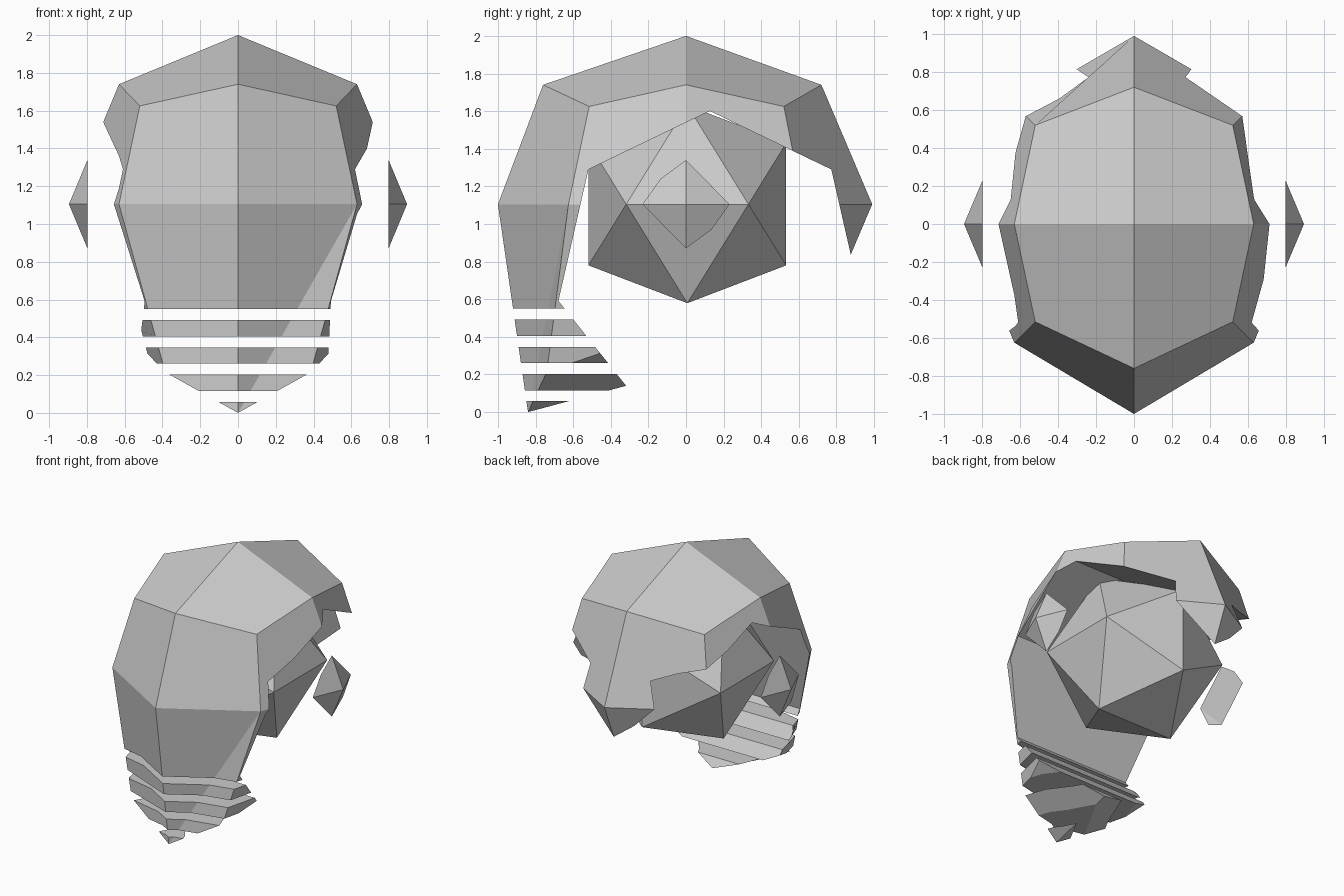
import bpy, bmesh, math
from itertools import product

if "Cube" in bpy.data.objects:
    bpy.data.objects.remove(bpy.data.objects["Cube"])


def to_object(name, bm):
    bmesh.ops.recalc_face_normals(bm, faces=bm.faces[:])
    mesh = bpy.data.meshes.new(name)
    bm.to_mesh(mesh)
    bm.free()
    ob = bpy.data.objects.new(name, mesh)
    bpy.context.collection.objects.link(ob)
    return ob


def cut(ob, cutter):
    cutter.hide_render = True
    cutter.hide_set(True)
    mod = ob.modifiers.new("cut_" + cutter.name, 'BOOLEAN')
    mod.operation = 'DIFFERENCE'
    mod.solver = 'EXACT'
    mod.object = cutter


# Helmet: rounded cube with two faces per side, pulled down at the chin.
# Keys are (|x|, y, z) grid positions, values the shaped right-hand position.
MID = 1.105
SHAPE = {
    (0, 0, 1): (0, 0, 2), (0, -1, 1): (0, -.76, 1.74), (0, 1, 1): (0, .72, 1.74),
    (1, 0, 1): (.63, 0, 1.74), (1, -1, 1): (.52, -.515, 1.625), (1, 1, 1): (.52, .52, 1.625),
    (0, -1, 0): (0, -1, MID), (0, 1, 0): (0, .99, MID), (1, 0, 0): (.895, 0, MID),
    (1, -1, 0): (.63, -.625, MID), (1, 1, 0): (.63, .625, MID),
    (0, -1, -1): (0, -.84, 0), (1, -1, -1): (.385, -.74, .215), (0, 0, -1): (0, 0, .225),
    (1, 0, -1): (.63, 0, .47), (0, 1, -1): (0, .72, .47), (1, 1, -1): (.52, .52, .59),
}
bm = bmesh.new()
bmesh.ops.create_cube(bm, size=2)
bmesh.ops.subdivide_edges(bm, edges=bm.edges[:], cuts=1, use_grid_fill=True)
grid = {}
for v in bm.verts:
    x, y, z = (round(c) for c in v.co)
    grid[x, y, z] = v
    px, py, pz = SHAPE[abs(x), y, z]
    v.co = (px * x, py, pz)
bmesh.ops.connect_verts(bm, verts=[grid[1, -1, 0], grid[0, -1, -1]])
helmet = to_object("helmet_shell", bm)

# Seven-sided opening through the sides; leaves the ear tips outside it
bm = bmesh.new()
rings = []
for x in (-.797, .797):
    rings.append([bm.verts.new((x, .127 + .826 * math.sin(i * math.tau / 7),
                                .775 + .826 * math.cos(i * math.tau / 7))) for i in range(7)])
    bm.faces.new(rings[-1])
for i in range(7):
    j = (i + 1) % 7
    bm.faces.new((rings[0][i], rings[0][j], rings[1][j], rings[1][i]))
cut(helmet, to_object("opening_cutter", bm))

# Breathing slots across the chin
bm = bmesh.new()
for i in range(4):
    geo = bmesh.ops.create_cube(bm, size=1)
    bmesh.ops.scale(bm, vec=(3, 3, .058), verts=geo['verts'])
    bmesh.ops.translate(bm, vec=(0, 0, .087 + i * .1445), verts=geo['verts'])
cut(helmet, to_object("slot_cutter", bm))

# Head inside the helmet: icosahedron standing on an edge
A = .325
B = A * (1 + math.sqrt(5)) / 2
bm = bmesh.new()
for s, t in product((-1, 1), repeat=2):
    for co in ((s * B, t * A, 0), (0, s * B, t * A), (s * A, 0, t * B)):
        v = bm.verts.new(co)
        v.co.y += .007
        v.co.z += MID
bmesh.ops.convex_hull(bm, input=bm.verts[:])
to_object("head", bm)
